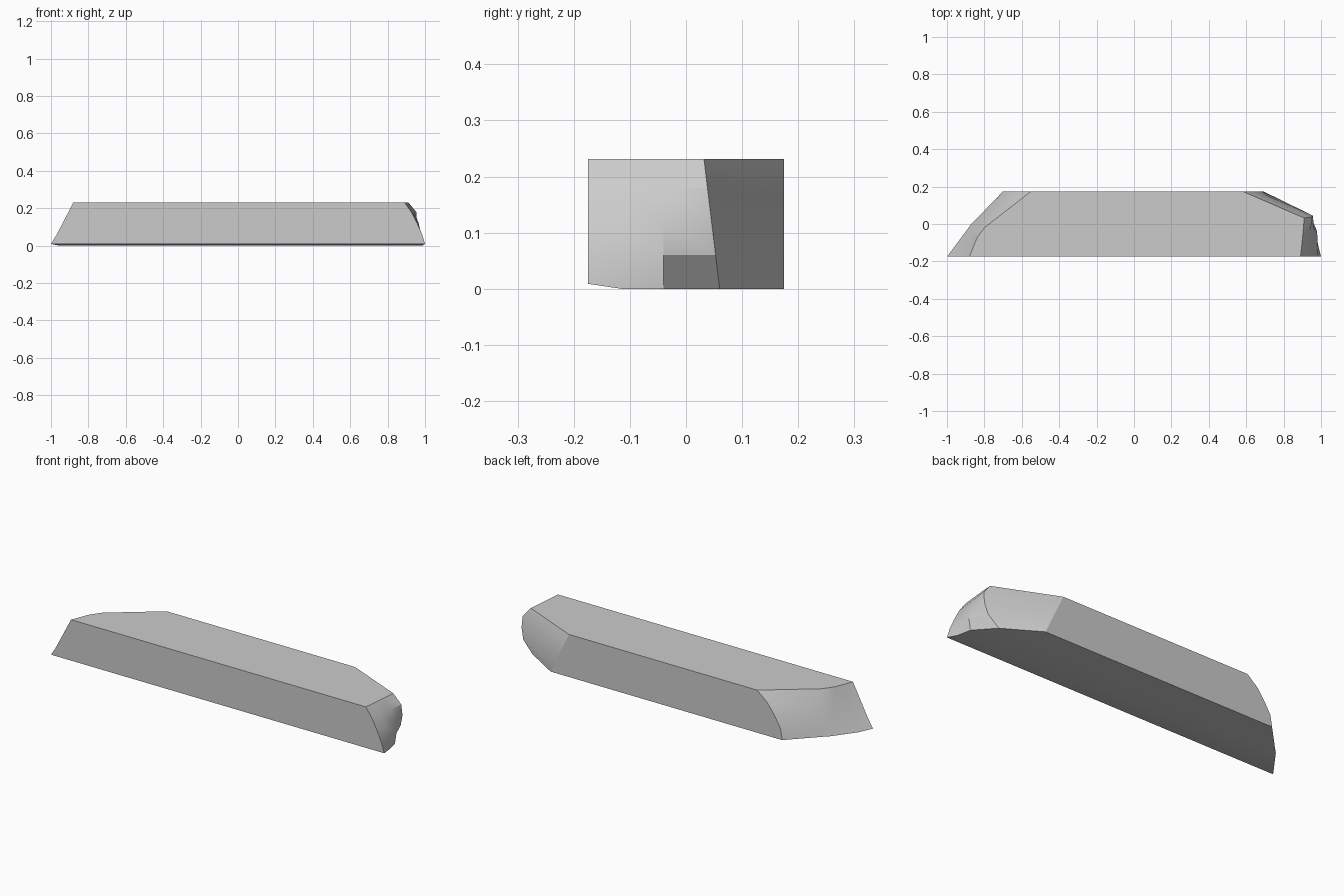
import bpy, bmesh, math

cube = bpy.data.objects.get("Cube")
if cube:
    bpy.data.objects.remove(cube)

HEIGHT, HALF_DEPTH = 0.231, 0.175
LEVELS = (0, 0.06, 0.12, 0.18, HEIGHT)

# Corner columns around the block: bottom x, y, top x, y, outward bulge in x
COLUMNS = [
    (-1.0, -HALF_DEPTH, -0.88, -HALF_DEPTH, 0),
    (-0.955, -0.115, -0.86, -0.125, 0),
    (-0.87, 0.0, -0.84, -0.075, 0),
    (-0.835, 0.035, -0.80, -0.02, 0),
    (-0.70, HALF_DEPTH, -0.55, HALF_DEPTH, -0.033),
    (0.69, HALF_DEPTH, 0.58, HALF_DEPTH, 0),
    (0.88, 0.06, 0.91, 0.032, 0.06),
    (0.97, -0.04, 0.904, -0.04, 0.03),
    (0.985, -0.115, 0.897, -0.115, 0.022),
    (1.0, -HALF_DEPTH, 0.89, -HALF_DEPTH, 0.015),
]
COUNT = len(COLUMNS)

# Stone block skinned from stacked rings
bm = bmesh.new()
rings = []
for z in LEVELS:
    t = z / HEIGHT
    swell = math.sqrt(4 * t * (1 - t))
    rings.append([bm.verts.new((x0 + (x1 - x0) * t + bulge * swell,
                                y0 + (y1 - y0) * t, z))
                  for x0, y0, x1, y1, bulge in COLUMNS])

# Lift the front lower edge a little
bottom, top = rings[0], rings[-1]
for corner in (bottom[0], bottom[-1]):
    corner.co.z = 0.009

for low, high in zip(rings, rings[1:]):
    for i in range(COUNT):
        j = (i + 1) % COUNT
        bm.faces.new((low[i], low[j], high[j], high[i]))
bm.faces.new(top)
bm.faces.new(bottom[1:-1])
bm.faces.new((bottom[0], bottom[1], bottom[-2], bottom[-1]))
bmesh.ops.recalc_face_normals(bm, faces=bm.faces[:])

mesh = bpy.data.meshes.new("stone_block")
bm.to_mesh(mesh)
bm.free()
block = bpy.data.objects.new("stone_block", mesh)
bpy.context.collection.objects.link(block)

# Single grey material
grey = bpy.data.materials.new("light_grey")
grey.use_nodes = True
colour = (0.6, 0.6, 0.6, 1)
grey.diffuse_color = colour
grey.node_tree.nodes["Principled BSDF"].inputs["Base Color"].default_value = colour
mesh.materials.append(grey)

# Smooth rounded ends, crisp flat sides
bpy.ops.object.select_all(action="DESELECT")
block.select_set(True)
bpy.context.view_layer.objects.active = block
bpy.ops.object.shade_smooth_by_angle(angle=math.radians(20))
